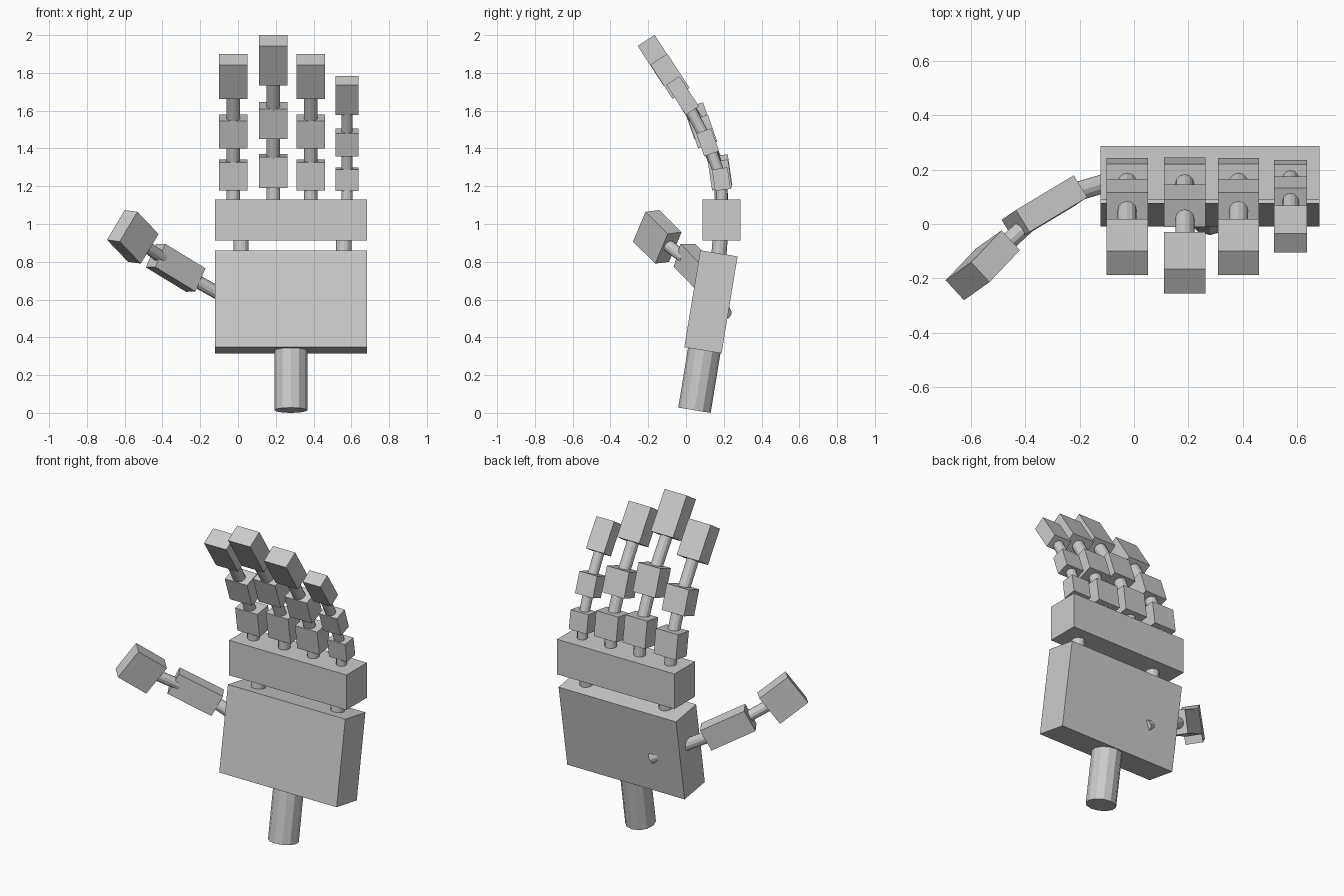
import bpy
from math import radians
from mathutils import Vector, Matrix

if "Cube" in bpy.data.objects:
    bpy.data.objects.remove(bpy.data.objects["Cube"])


def block(name, center, size, rot):
    """Box of the given size, turned by a rotation matrix."""
    bpy.ops.mesh.primitive_cube_add(size=1)
    ob = bpy.context.object
    ob.name = name
    ob.matrix_world = (Matrix.Translation(center) @ rot.to_4x4()
                       @ Matrix.Diagonal((*size, 1)))
    return ob


def tilt(deg):
    return Matrix.Rotation(radians(deg), 3, 'X')


def rod(name, a, b, r):
    """Twelve-sided cylinder between two points."""
    a, b = Vector(a), Vector(b)
    bpy.ops.mesh.primitive_cylinder_add(vertices=12, radius=r, depth=(b - a).length)
    ob = bpy.context.object
    ob.name = name
    ob.location = (a + b) / 2
    ob.rotation_euler = (b - a).to_track_quat('Z', 'Y').to_euler()
    return ob


# Palm, knuckle bar and wrist
block("palm", (0.28, 0.132, 0.588), (0.805, 0.2, 0.52), tilt(-9.4))
block("knuckle_bar", (0.28, 0.188, 1.022), (0.805, 0.2, 0.217), tilt(0))
rod("wrist", (0.28, 0.045, 0.014), (0.28, 0.103, 0.37), 0.087)
for x in (0.016, 0.56):
    rod("palm_link", (x, 0.172, 0.81), (x, 0.184, 0.96), 0.04)

# Fingers: x, width, thickness, rod radius, then (y, z, length) per segment
fingers = {
    "index": (-0.025, 0.152, 0.107, 0.035,
              [(0.18, 1.26, 0.15), (0.09, 1.49, 0.153), (-0.085, 1.782, 0.215)]),
    "middle": (0.187, 0.152, 0.107, 0.035,
               [(0.18, 1.28, 0.165), (0.067, 1.547, 0.17), (-0.143, 1.867, 0.25)]),
    "ring": (0.385, 0.152, 0.107, 0.035,
             [(0.18, 1.26, 0.15), (0.09, 1.49, 0.153), (-0.085, 1.782, 0.215)]),
    "little": (0.577, 0.122, 0.083, 0.03,
               [(0.187, 1.237, 0.115), (0.115, 1.4325, 0.128), (-0.018, 1.68, 0.19)]),
}
for name, (x, w, t, r, segs) in fingers.items():
    prev = Vector((x, 0.192, 1.05))
    for i, ((y, z, length), deg) in enumerate(zip(segs, (8.5, 19, 33))):
        c = Vector((x, y, z))
        block(f"{name}_finger_segment_{i + 1}", c, (w, t, length), tilt(deg))
        rod(f"{name}_finger_joint_{i + 1}", prev.lerp(c, 0.2), prev.lerp(c, 0.75), r)
        prev = c


# Thumb: each segment follows its own axis
def thumb_segment(name, center, axis, side, size):
    a = Vector(axis).normalized()
    u = Vector(side)
    u = (u - a * u.dot(a)).normalized()
    rot = Matrix((u, a.cross(u), a)).transposed()
    block(name, center, size, rot)


near, far = Vector((-0.33, 0.057, 0.768)), Vector((-0.557, -0.152, 0.932))
thumb_segment("thumb_segment_1", near, (-0.76, -0.456, 0.463),
              (-0.384, -0.26, -0.884), (0.138, 0.095, 0.28))
thumb_segment("thumb_segment_2", far, (-0.56, -0.588, 0.583),
              (-0.482, -0.34, -0.807), (0.195, 0.1, 0.2))
rod("thumb_base_joint", (0.09, 0.208, 0.525), (-0.25, 0.108, 0.715), 0.035)
rod("thumb_joint", near.lerp(far, 0.3), near.lerp(far, 0.85), 0.032)
